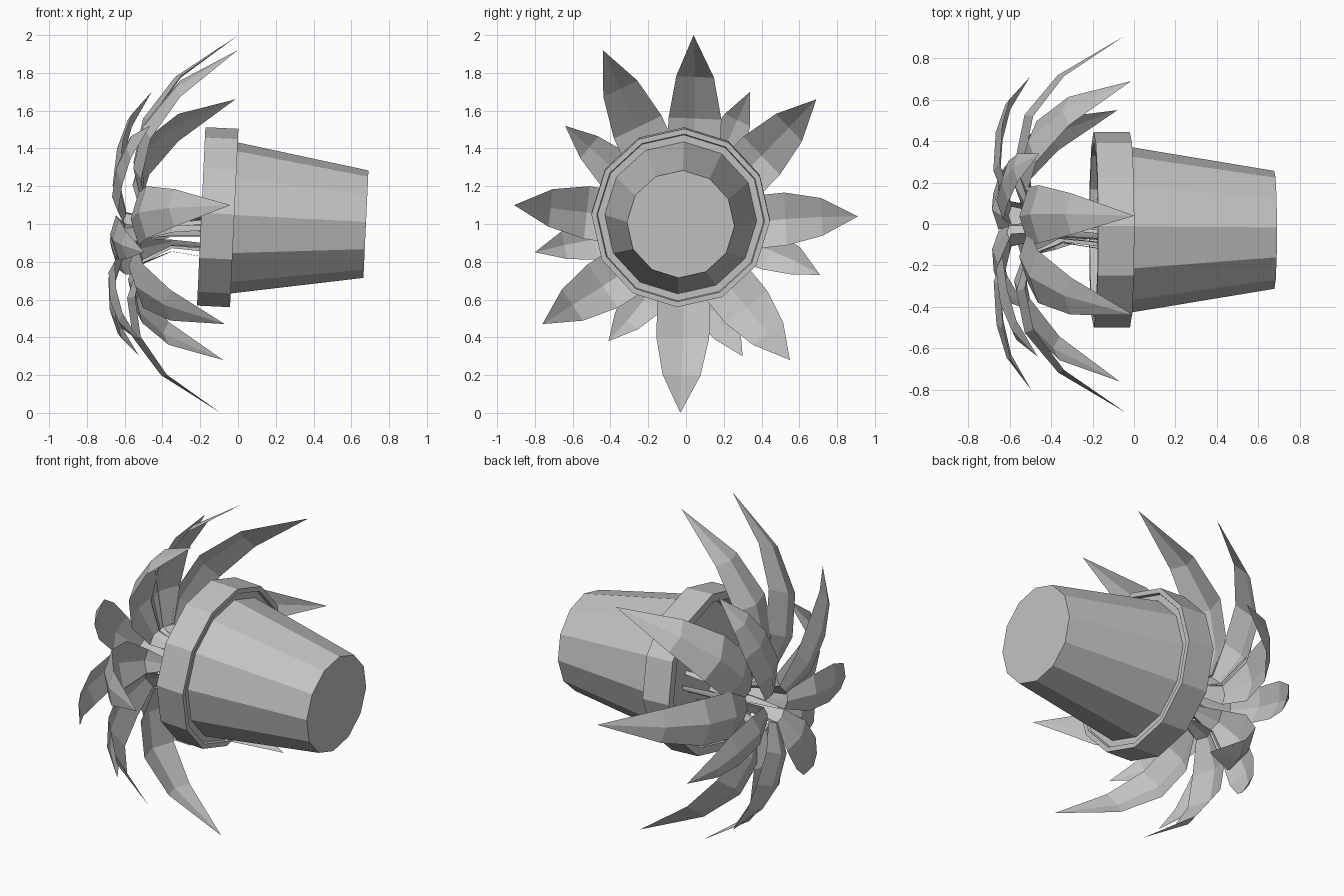
import bpy, bmesh, math
from mathutils import Vector

if "Cube" in bpy.data.objects:
    bpy.data.objects.remove(bpy.data.objects["Cube"], do_unlink=True)

grey = bpy.data.materials.new("plain grey")
grey.use_nodes = True
grey.diffuse_color = (0.55, 0.55, 0.55, 1)
grey.node_tree.nodes["Principled BSDF"].inputs["Base Color"].default_value = (0.55, 0.55, 0.55, 1)

TILT = 0.047  # the whole plant lies slightly nose-down


def finish(name, bm):
    mesh = bpy.data.meshes.new(name)
    bm.to_mesh(mesh)
    bm.free()
    mesh.materials.append(grey)
    obj = bpy.data.objects.new(name, mesh)
    bpy.context.collection.objects.link(obj)
    return obj


def lathe(name, profile, sides=12):
    """Spin (x, radius) points around the x axis."""
    bm = bmesh.new()
    verts = [bm.verts.new((x, 0, r)) for x, r in profile]
    edges = [bm.edges.new(pair) for pair in zip(verts, verts[1:])]
    bmesh.ops.spin(bm, geom=verts + edges, cent=(0, 0, 0), axis=(1, 0, 0),
                   angle=math.tau, steps=sides, use_merge=True)
    bmesh.ops.remove_doubles(bm, verts=bm.verts, dist=0.0005)
    bmesh.ops.recalc_face_normals(bm, faces=bm.faces)
    obj = finish(name, bm)
    obj.location = (0, -0.028, 1.031)
    obj.rotation_euler = (-0.04, TILT, 0)


# Pot: soil, thick rim with a shallow step behind it, tapering body
lathe("pot", [(-0.07, 0), (-0.07, 0.38), (-0.195, 0.425), (-0.195, 0.473),
              (-0.02, 0.473), (-0.02, 0.445), (-0.035, 0.44), (-0.035, 0.403),
              (0.678, 0.285), (0.678, 0)])

# Leaf shapes: (x, fraction of reach, half width) from stem to tip
LONG = [(-0.07, 0.15, 0.012), (-0.35, 0.1, 0.018), (-0.52, 0.17, 0.07),
        (-0.57, 0.36, 0.14), (-0.53, 0.58, 0.14), (-0.37, 0.79, 0.1), (-0.045, 1, 0)]
SHORT = [(-0.07, 0.12, 0.012), (-0.4, 0.08, 0.016), (-0.61, 0.12, 0.05),
         (-0.675, 0.34, 0.105), (-0.66, 0.6, 0.11), (-0.61, 0.8, 0.075), (-0.49, 1, 0)]


def leaf(name, shape, tip_y, tip_z, lean=0.0):
    """Folded strip that arches out of the pot towards its tip."""
    out = Vector((TILT * (tip_z - 1), tip_y, tip_z - 1))
    side = Vector((1, 0, 0)).cross(out).normalized()
    bm = bmesh.new()
    previous = None
    for x, reach, half in shape:
        # Shared stem base sits slightly below the middle of the ring
        mid = Vector((x, 0, 1 - 0.05 * (1 - reach))) + out * reach
        mid += side * lean * reach * (1 - reach)
        fold = Vector((0.3 * half, 0, 0))
        if half:
            row = [bm.verts.new(p) for p in (mid - side * half + fold, mid,
                                             mid + side * half + fold)]
            if previous:
                for i in range(2):
                    bm.faces.new((previous[i], previous[i + 1], row[i + 1], row[i]))
            previous = row
        else:
            tip = bm.verts.new(mid)
            for i in range(2):
                bm.faces.new((previous[i], previous[i + 1], tip))
    finish(name, bm)


# Long leaves: tip y, tip z, sideways bow
long_tips = [(0.04, 2.0, -0.1), (0.69, 1.66, 0), (0.91, 1.04, 0.1), (0.55, 0.28, 0),
             (-0.03, 0.0, 0), (-0.76, 0.47, 0), (-0.91, 1.1, -0.1), (-0.44, 1.92, 0)]
short_tips = [(0.34, 1.7, 0), (0.71, 0.73, 0.2), (0.3, 0.3, -0.15),
              (-0.41, 0.38, 0.1), (-0.8, 0.85, -0.12), (-0.64, 1.52, 0)]
for kind, shape, tips in (("long", LONG, long_tips), ("short", SHORT, short_tips)):
    for n, (y, z, lean) in enumerate(tips):
        leaf(f"{kind}_leaf_{n + 1}", shape, y, z, lean)
